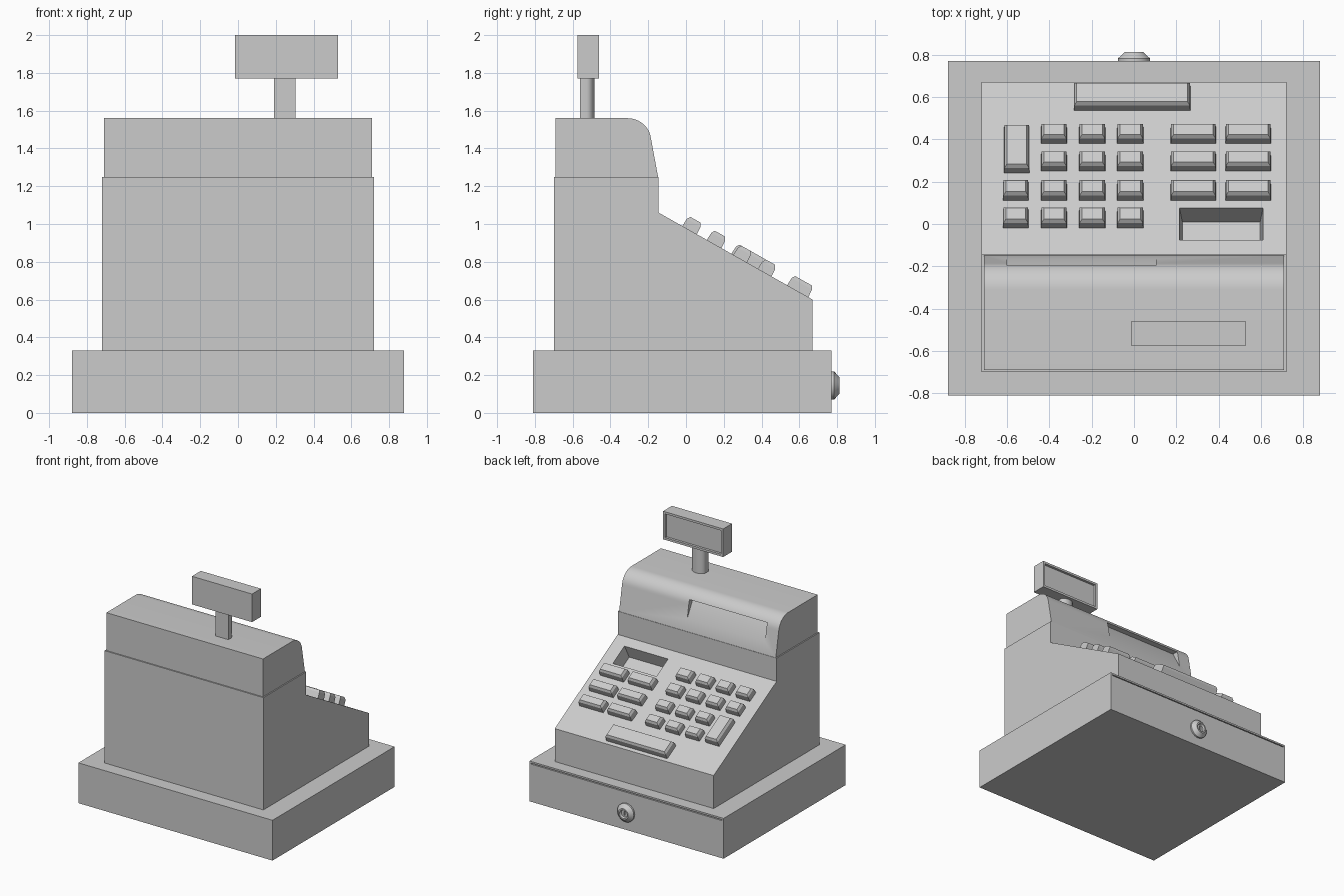
import bpy, bmesh, math
from mathutils import Matrix, Vector

if "Cube" in bpy.data.objects:
    bpy.data.objects.remove(bpy.data.objects["Cube"])


def make(name, verts, faces, smooth=None):
    bm = bmesh.new()
    vs = [bm.verts.new(v) for v in verts]
    for f in faces:
        bm.faces.new([vs[i] for i in f])
    bmesh.ops.recalc_face_normals(bm, faces=bm.faces)
    me = bpy.data.meshes.new(name)
    bm.to_mesh(me)
    bm.free()
    ob = bpy.data.objects.new(name, me)
    bpy.context.collection.objects.link(ob)
    if smooth:
        activate(ob)
        bpy.ops.object.shade_smooth_by_angle(angle=math.radians(smooth))
    return ob


def activate(ob):
    bpy.ops.object.select_all(action='DESELECT')
    ob.select_set(True)
    bpy.context.view_layer.objects.active = ob


def loft(name, rings, smooth=None):
    """Skin a stack of equal rings and cap both ends."""
    n = len(rings[0])
    faces = [(k * n + i, k * n + (i + 1) % n, (k + 1) * n + (i + 1) % n, (k + 1) * n + i)
             for k in range(len(rings) - 1) for i in range(n)]
    faces += [tuple(range(n)), tuple(range((len(rings) - 1) * n, len(rings) * n))]
    return make(name, [v for r in rings for v in r], faces, smooth)


def prism_x(name, profile, x0, x1, smooth=None):
    return loft(name, [[(x, y, z) for y, z in profile] for x in (x0, x1)], smooth)


def box(name, x0, x1, y0, y1, z0, z1):
    return prism_x(name, [(y0, z0), (y1, z0), (y1, z1), (y0, z1)], x0, x1)


def cut(ob, cutter):
    mod = ob.modifiers.new('cut', 'BOOLEAN')
    mod.operation, mod.object, mod.solver = 'DIFFERENCE', cutter, 'EXACT'
    activate(ob)
    bpy.ops.object.modifier_apply(modifier=mod.name)
    bpy.data.objects.remove(cutter)


# sloped keyboard frame: x across, u down the slope, h out of it
ANG = math.atan2(0.46, 0.815)
CO, SI = math.cos(ANG), math.sin(ANG)


def on_slope(name, x0, x1, y0, y1, levels):
    """Rectangle on the slope lofted through (height, inset) levels."""
    u0, u1 = (y0 + 0.145) / CO, (y1 + 0.145) / CO
    rings = []
    for h, i in levels:
        ring = [(x0 + i, u0 + i), (x1 - i, u0 + i), (x1 - i, u1 - i), (x0 + i, u1 - i)]
        rings.append([(x, -0.145 + u * CO + h * SI, 1.06 - u * SI + h * CO) for x, u in ring])
    return loft(name, rings)


def key(name, x0, x1, y0, y1):
    on_slope(name, x0, x1, y0, y1 - 0.022, [(-0.01, 0), (0.045, 0.003), (0.063, 0.014)])


# drawer base with a thin seam at the front
base = box('drawer_base', -0.88, 0.88, -0.81, 0.77, 0, 0.33)
cut(base, box('seam_cutter', -0.865, 0.865, 0.75, 0.80, 0.308, 0.316))

# main body with recessed small display
body = prism_x('main_body', [(-0.70, 0.33), (0.67, 0.33), (0.67, 0.60), (-0.145, 1.06),
                             (-0.145, 1.25), (-0.70, 1.25)], -0.72, 0.72)
cut(body, on_slope('display_cutter', 0.215, 0.61, -0.075, 0.075,
                   [(0.03, 0), (0, 0), (-0.11, 0.014)]))

# rounded top housing with a wedge-shaped paper slot
arc = [(-0.185, 1.44), (-0.31, 1.56)]
curve = [(-0.31 + 0.125 * math.cos(a), 1.44 + 0.12 * math.sin(a))
         for a in [math.radians(8 + 82 * k / 12) for k in range(13)]]
top = prism_x('top_housing', [(-0.69, 1.25), (-0.148, 1.25)] + curve + [(-0.69, 1.56)],
              -0.71, 0.71)
cut(top, prism_x('slot_cutter', [(-0.163, 1.34), (-0.10, 1.34), (-0.10, 1.49), (-0.245, 1.49)],
                 -0.60, 0.105))
activate(top)
bpy.ops.object.shade_smooth_by_angle(angle=math.radians(20))

# number keys
cols = [(-0.62, -0.498), (-0.44, -0.317), (-0.26, -0.135), (-0.08, 0.045)]
rows = [(-0.02, 0.08), (0.11, 0.21), (0.25, 0.345), (0.38, 0.475)]
for c, (x0, x1) in enumerate(cols):
    for r, (y0, y1) in enumerate(rows):
        if c > 0 or r < 2:
            key(f'number_key_{c}_{r}', x0, x1, y0, y1)
key('tall_key', -0.615, -0.493, 0.24, 0.47)

# wide function keys and the long key
for c, (x0, x1) in enumerate([(0.173, 0.388), (0.432, 0.647)]):
    for r, (y0, y1) in enumerate(rows[1:]):
        key(f'function_key_{c}_{r}', x0, x1, y0, y1)
key('long_key', -0.285, 0.267, 0.535, 0.67)

# display pole: flat back, rounded front
pole = [(0.19, -0.56), (0.305, -0.56)] + [
    (0.2475 + 0.0575 * math.cos(math.pi * k / 12), -0.525 + 0.04 * math.sin(math.pi * k / 12))
    for k in range(13)]
loft('display_pole', [[(x, y, z) for x, y in pole] for z in (1.55, 1.78)], 35)

# customer display with framed screen
sign = box('pole_display', -0.015, 0.53, -0.575, -0.46, 1.77, 2.0)
cut(sign, box('screen_cutter', 0.003, 0.512, -0.48, -0.44, 1.788, 1.982))

# drawer lock: turned ring with sunken plug and key slit
N = 32
lathe = [(0.075, 0.76), (0.075, 0.783), (0.045, 0.812), (0.034, 0.812), (0.028, 0.797)]
lock = loft('drawer_lock', [[(r * math.cos(2 * math.pi * i / N), y,
                              0.145 + r * math.sin(2 * math.pi * i / N)) for i in range(N)]
                            for r, y in lathe], 30)
cut(lock, box('slit_cutter', -0.006, 0.006, 0.785, 0.83, 0.128, 0.162))
